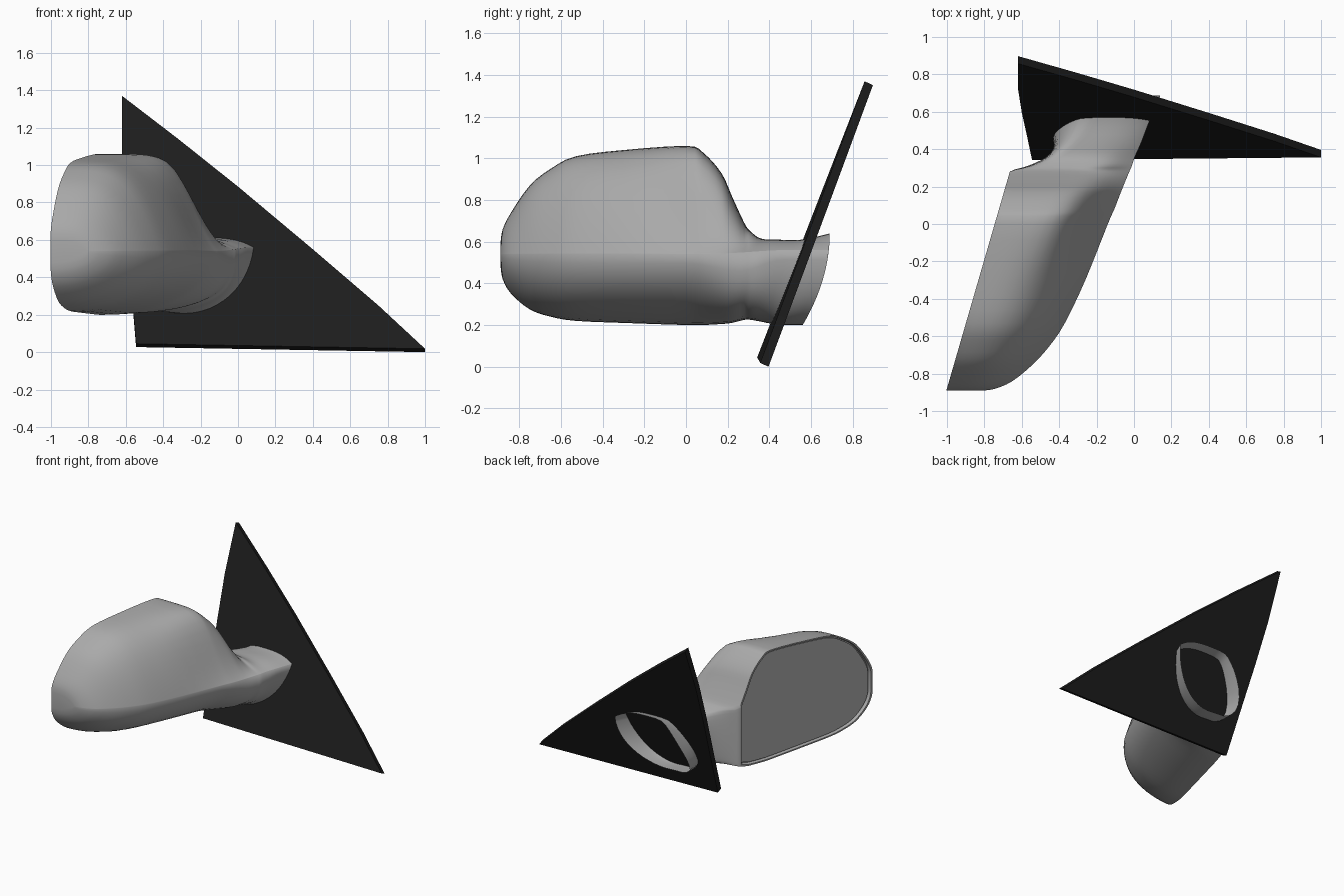
import bpy, math
from mathutils import Vector

if "Cube" in bpy.data.objects:
    bpy.data.objects.remove(bpy.data.objects["Cube"])


def make_object(name, verts, faces, grey, angle=None):
    mesh = bpy.data.meshes.new(name)
    mesh.from_pydata(verts, [], faces)
    obj = bpy.data.objects.new(name, mesh)
    bpy.context.collection.objects.link(obj)
    bpy.ops.object.select_all(action='DESELECT')
    obj.select_set(True)
    bpy.context.view_layer.objects.active = obj
    bpy.ops.object.mode_set(mode='EDIT')
    bpy.ops.mesh.select_all(action='SELECT')
    bpy.ops.mesh.normals_make_consistent(inside=False)
    bpy.ops.object.mode_set(mode='OBJECT')
    if angle:
        bpy.ops.object.shade_smooth_by_angle(angle=math.radians(angle))
    mat = bpy.data.materials.new(name)
    mat.diffuse_color = (grey, grey, grey, 1)
    mat.use_nodes = True
    mat.node_tree.nodes["Principled BSDF"].inputs["Base Color"].default_value = mat.diffuse_color
    mesh.materials.append(mat)
    return obj


def rim_x(y):
    return -0.745 + 0.29 * y


def ramp(y, a, b):
    t = min(max((y - a) / (b - a), 0), 1)
    return t * t * (3 - 2 * t)


def shoulder(u):                                  # full shoulder falling to a shelf
    g = lambda v: 1 / (1 + (v / .82) ** 8)
    return (g(u) - g(1)) / (1 - g(1))


# Stations along the shell: rim part (y, front x, top z, bottom z)
rim = [(-.89, -.80, .60, .48), (-.88, -.74, .66, .42), (-.84, -.65, .74, .35),
       (-.75, -.54, .87, .275), (-.65, -.45, .95, .24), (-.53, -.37, 1.01, .22),
       (-.3, -.26, 1.04, .21), (0, -.14, 1.06, .2), (.08, -.105, 1.03, .2),
       (.17, -.07, .93, .205), (.22, -.05, .82, .21), (.28, -.025, .69, .225)]
# Neck part (y, front x, top z, bottom z, left x, x of the highest line)
neck = [(.31, -.012, .65, .225, -.57, -.53), (.36, .005, .615, .218, -.47, -.42),
        (.44, .04, .61, .208, -.40, -.31), (.56, .085, .61, .2, -.34, -.23),
        (.69, .14, .64, .2, -.33, -.22)]
rows = [r + (rim_x(r[0]), rim_x(r[0])) for r in rim] + neck
STEPS = 3


def smooth_rows(rows):
    out = []
    n = len(rows)
    for i in range(n - 1):
        a, b, c, d = (rows[max(i - 1, 0)], rows[i], rows[i + 1], rows[min(i + 2, n - 1)])
        for k in range(STEPS):
            t = k / STEPS
            out.append([0.5 * (2 * q + (r - p) * t + (2 * p - 5 * q + 4 * r - s) * t * t
                               + (3 * q - p - 3 * r + s) * t ** 3)
                        for p, q, r, s in zip(a, b, c, d)])
    return out + [list(rows[-1])]


UP, LOW, LEFT = 18, 12, 12
rim_last = (len(rim) - 1) * STEPS
verts, faces = [], []
fine = smooth_rows(rows)
for i, (y, xf, zt, zb, xl, xt) in enumerate(fine):
    if i <= rim_last:
        xl = xt = rim_x(y)
    nose = .54 + .02 * ramp(y, .1, .5)
    shelf = .9 * ramp(y, -.35, .05) * (1 - ramp(y, .24, .42))    # shelf above the crest
    full = 1 - .35 * ramp(y, 0, .28) * (1 - ramp(y, .28, .48))   # squarer underside
    skew = .45 * ramp(y, .36, .6)                                # slanted neck side
    ring = []
    for k in range(UP + 1):                       # upper shell to the crest
        u = math.sin(math.pi / 2 * k / UP)
        f = (1 - shelf) * (1 - u ** 3.5) + shelf * shoulder(u)
        ring.append((xt + (xf - xt) * u, nose + (zt - nose) * f))
    for k in range(1, LOW + 1):                   # lower shell back to the rim
        a = math.pi / 2 * k / LOW
        c = math.cos(a) ** full if k < LOW else 0
        ring.append((xt + (xf - xt) * c, nose - (nose - zb) * math.sin(a) ** full))
    for k in range(1, LEFT):                      # left side of the neck
        a = math.pi * k / LEFT
        z = (zt + zb) / 2 - (zt - zb) / 2 * math.cos(a)
        ring.append((xt - (xt - xl + skew * (zt - z)) * math.sin(a) ** .55, z))
    lean = ramp(y, .29, .69)
    verts += [Vector((x, y - .67 * lean * max(.64 - z, 0) ** 2, z)) for x, z in ring]

N = UP + LOW + LEFT
OUTER = UP + LOW
for i in range(len(fine) - 1):
    for j in range(N if i >= rim_last else OUTER):
        k = (j + 1) % N
        faces.append((i * N + j, i * N + k, (i + 1) * N + k, (i + 1) * N + j))
faces.append(tuple(range(OUTER + 1)))             # blunt outer tip

# Raised lip and recess around the mirror opening
loop = [i * N for i in range(rim_last + 1)]
loop += [rim_last * N + j for j in range(N - 1, OUTER, -1)]
loop += [i * N + OUTER for i in range(rim_last, -1, -1)]
centre = Vector((rim_x(-.3), -.3, .61))
inward = Vector((.96, -.279, 0))


def inset(scale, depth):
    return [centre + (verts[i] - centre) * scale + inward * depth for i in loop]


bands = [inset(.975, 0), inset(.965, .025), inset(.945, .025)]
previous = loop
for band in bands:
    start = len(verts)
    verts += band
    current = list(range(start, start + len(band)))
    for j in range(len(loop)):
        k = (j + 1) % len(loop)
        faces.append((previous[j], previous[k], current[k], current[j]))
    previous = current
glass_outline = inset(.95, .015)
glass_back = inset(.95, .03)
make_object("mirror_housing", verts, faces, .40, 75)


def prism(name, front, back, grey):
    n = len(front)
    sides = [(j, (j + 1) % n, n + (j + 1) % n, n + j) for j in range(n)]
    return make_object(name, front + back,
                       sides + [tuple(range(n)), tuple(range(2 * n - 1, n - 1, -1))], grey)


# Mirror glass
prism("mirror_glass", glass_outline, glass_back, .42)

# Triangular door plate, leaning with the window
outline = [(-.62, 1.37), (-.62, 1.02), (-.60, .7), (-.57, .35), (-.545, .045),
           (1, .018), (.75, .25), (.4, .55), (0, .885), (-.32, 1.14)]
front = [Vector((x, .34 + .39 * (z - .04) + .016 * (x + .545), z)) for x, z in outline]
back = [p + Vector((0, .04, -.018)) for p in front]
prism("door_plate", front, back, .012)
